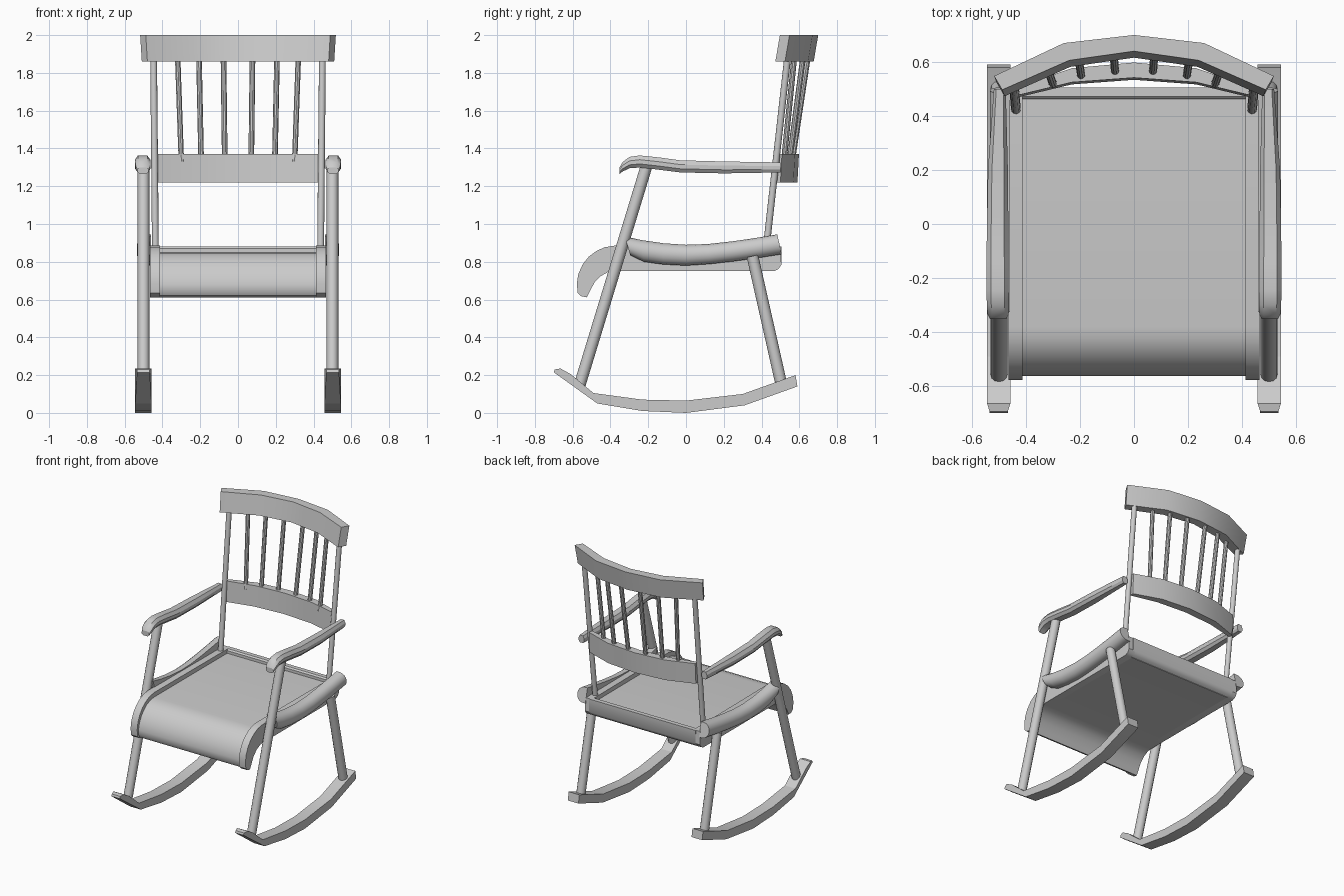
import bpy, bmesh, math
from mathutils import Vector

if "Cube" in bpy.data.objects:
    bpy.data.objects.remove(bpy.data.objects["Cube"])


def loft(name, rings, mirror=False, angle=35):
    """Skin a list of equal-sized point rings and cap both ends."""
    bm = bmesh.new()
    rows = [[bm.verts.new(p) for p in r] for r in rings]
    n = len(rows[0])
    for a, b in zip(rows, rows[1:]):
        for i in range(n):
            j = (i + 1) % n
            bm.faces.new((a[i], a[j], b[j], b[i]))
    bm.faces.new(rows[0])
    bm.faces.new(rows[-1])
    bmesh.ops.recalc_face_normals(bm, faces=bm.faces)
    me = bpy.data.meshes.new(name)
    bm.to_mesh(me)
    bm.free()
    for p in me.polygons:
        p.use_smooth = True
    me.set_sharp_from_angle(angle=math.radians(angle))
    ob = bpy.data.objects.new(name, me)
    bpy.context.collection.objects.link(ob)
    if mirror:
        ob.modifiers.new("Mirror", 'MIRROR').use_mirror_merge = False
    return ob


def prism(name, profile, x0, x1, mirror=False, angle=35):
    """Extrude a (y, z) profile along x."""
    return loft(name, [[(x, y, z) for y, z in profile] for x in (x0, x1)], mirror, angle)


def rod(name, a, b, r, sides=12):
    """Mirrored round bar between two points."""
    a, b = Vector(a), Vector(b)
    q = (b - a).to_track_quat('Z', 'Y')
    circle = [q @ Vector((r * math.cos(t), r * math.sin(t), 0))
              for t in (2 * math.pi * i / sides for i in range(sides))]
    return loft(name, [[c + p for c in circle] for p in (a, b)], True)


def bowed_rail(name, stations, z0, z1, lean, flare=1.0):
    """Curved back rail; stations are half-plan (x_front, y_front, x_back, y_back) at the top."""
    full = [(-a, b, -c, d) for a, b, c, d in stations] + stations[-2::-1]
    rings = []
    for xf, yf, xb, yb in full:
        rings.append([(xf * flare, yf - lean, z0), (xb * flare, yb - lean, z0),
                      (xb, yb, z1), (xf, yf, z1)])
    return loft(name, rings)


# Rockers
rocker = prism("rocker", [(-.70, .215), (-.47, .05), (-.23, .01), (0, 0), (.31, .04), (.59, .14),
                          (.58, .20), (.30, .10), (0, .065), (-.23, .07), (-.49, .105),
                          (-.61, .205), (-.665, .235), (-.695, .23)], .458, .544, True, 20)
for v in rocker.data.vertices:
    if v.co.y < -.68:
        v.co.x = .501 + (v.co.x - .501) * .78

# Legs
rod("front_leg", (.50, -.565, .14), (.50, -.205, 1.32), .031)
rod("back_leg", (.50, .352, .83), (.50, .505, .15), .031)

# Seat: side frames with a front scroll, recessed panel and rear bar
under = [(-.525, .612), (-.508, .645), (-.485, .69), (-.45, .725), (-.41, .747), (-.38, .75)]
prism("seat_side", [(.50, .88), (-.38, .885), (-.43, .877), (-.475, .857), (-.515, .827),
                    (-.548, .785), (-.57, .735), (-.578, .685), (-.573, .635), (-.555, .618)]
      + under + [(.465, .75), (.49, .762), (.505, .785)], .412, .465, True)
prism("seat_panel", [(.47, .85), (-.38, .852), (-.425, .846), (-.465, .83), (-.50, .803),
                     (-.53, .768), (-.552, .725), (-.563, .68), (-.562, .645), (-.548, .622)]
      + under + [(.47, .75)], -.415, .415)
prism("seat_back_bar", [(.463, .87), (.473, .88), (.505, .88), (.505, .785), (.49, .762),
                        (.463, .75)], -.43, .43)

# Half-round rails along the seat sides
rings = []
for y, top, bot, skew in [(-.31, .935, .835, .025), (-.23, .915, .80, .012), (-.12, .898, .786, 0),
                          (0, .89, .78, 0), (.12, .894, .788, .005), (.25, .908, .803, .01),
                          (.37, .925, .82, .014), (.495, .945, .84, .02)]:
    zc, h = (top + bot) / 2, (top - bot) / 2
    arc = [math.pi * (i / 8 - .5) for i in range(9)]
    rings.append([(.46, y + skew * .6, bot), (.46, y - skew * .6, top)]
                 + [(.485 + .049 * math.cos(t), y - skew * .6 * math.sin(t), zc + h * math.sin(t))
                    for t in reversed(arc)])
loft("seat_rail", rings, True)

# Armrests: octagonal section swept along the arm
rings = []
for y, top, bot, xc, w in [(-.352, 1.30, 1.265, .503, .030), (-.335, 1.328, 1.278, .503, .039),
                           (-.30, 1.355, 1.295, .504, .041), (-.245, 1.363, 1.299, .505, .041),
                           (-.14, 1.352, 1.287, .505, .041), (-.03, 1.337, 1.273, .505, .040),
                           (.20, 1.331, 1.268, .504, .037), (.50, 1.326, 1.273, .497, .022)]:
    h = top - bot
    rings.append([(xc + w * u, y, bot + h * v) for u, v in
                  [(-.6, 0), (.6, 0), (1, .3), (1, .65), (.6, 1), (-.6, 1), (-1, .65), (-1, .3)]])
loft("armrest", rings, True, 30)

# Back posts and spindles
rod("back_post", (.437, .42, .83), (.447, .54, 1.90), .018)
for xb, yb, xt, yt in [(.07, .562, .077, .648), (.195, .547, .207, .622), (.30, .518, .32, .575)]:
    rod("spindle", (xb, yb, 1.33), (xt, yt, 1.90), .015, 10)

# Lower back rail and crest rail
bowed_rail("lower_back_rail", [(.43, .477, .43, .508), (.23, .525, .23, .577), (0, .542, 0, .598)],
           1.22, 1.37, .008)
bowed_rail("crest_rail", [(.488, .497, .518, .548), (.24, .606, .26, .67), (0, .64, 0, .70)],
           1.86, 2.0, .024, .983)
